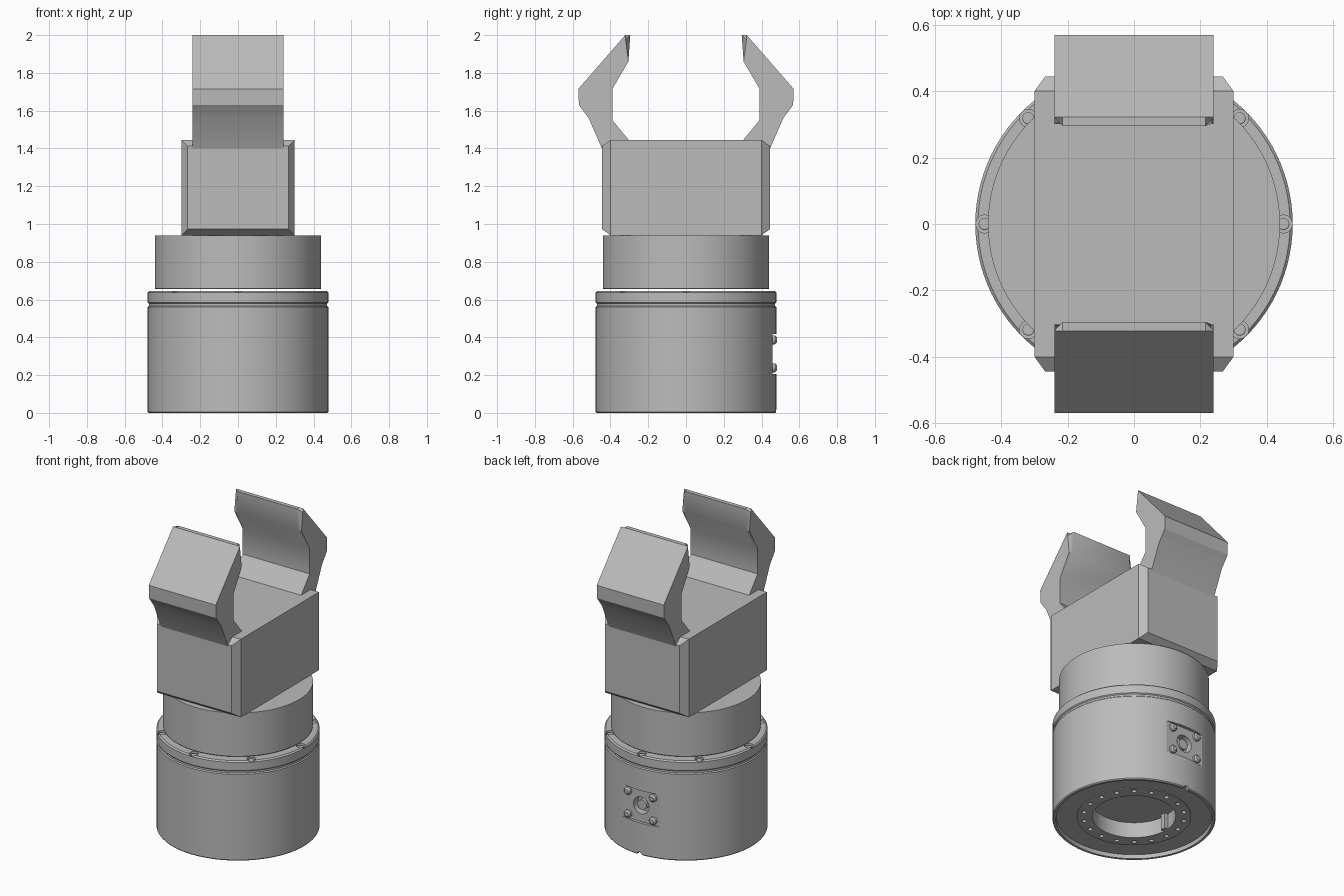
import bpy, bmesh, math
from mathutils import Matrix, Vector

old = bpy.data.objects.get("Cube")
if old:
    bpy.data.objects.remove(old, do_unlink=True)

# Single machined-metal colour
grey = bpy.data.materials.new("metal_grey")
grey.use_nodes = True
colour = (0.5, 0.5, 0.5, 1)
grey.diffuse_color = colour
grey.node_tree.nodes["Principled BSDF"].inputs["Base Color"].default_value = colour


def finish(name, bm, angle=30):
    """Turn a bmesh into a shaded object."""
    bmesh.ops.remove_doubles(bm, verts=bm.verts, dist=1e-5)
    bmesh.ops.recalc_face_normals(bm, faces=bm.faces)
    mesh = bpy.data.meshes.new(name)
    bm.to_mesh(mesh)
    bm.free()
    obj = bpy.data.objects.new(name, mesh)
    bpy.context.collection.objects.link(obj)
    mesh.materials.append(grey)
    shade(obj, angle)
    return obj


def shade(obj, angle=30):
    bpy.ops.object.select_all(action="DESELECT")
    obj.select_set(True)
    bpy.context.view_layer.objects.active = obj
    bpy.ops.object.shade_smooth_by_angle(angle=math.radians(angle))


def lathe(name, profile, steps=96):
    """Spin an (r, z) profile about the z axis."""
    bm = bmesh.new()
    verts = [bm.verts.new((r, 0, z)) for r, z in profile]
    edges = [bm.edges.new(pair) for pair in zip(verts, verts[1:])]
    bmesh.ops.spin(bm, geom=verts + edges, cent=(0, 0, 0), axis=(0, 0, 1),
                   angle=math.tau, steps=steps, use_duplicate=False)
    return finish(name, bm)


def add_cylinder(bm, centre, radius, depth, axis="Z", sides=24, top=None):
    turn = Matrix.Rotation(-math.pi / 2, 4, "X") if axis == "Y" else Matrix()
    bmesh.ops.create_cone(bm, cap_ends=True, segments=sides, radius1=radius,
                          radius2=radius if top is None else top, depth=depth,
                          matrix=Matrix.Translation(centre) @ turn)


def add_box(bm, centre, size):
    return bmesh.ops.create_cube(bm, size=1, matrix=Matrix.Translation(centre)
                                 @ Matrix.Diagonal((*size, 1)))["verts"]


def cut(obj, bm):
    """Subtract a bmesh from an object."""
    cutter = finish("cutter", bm)
    cutter.hide_render = True
    mod = obj.modifiers.new("cut", "BOOLEAN")
    mod.operation, mod.solver, mod.object = "DIFFERENCE", "EXACT", cutter
    bpy.context.view_layer.objects.active = obj
    bpy.ops.object.modifier_apply(modifier=mod.name)
    bpy.data.objects.remove(cutter, do_unlink=True)


def polar(r, degrees, z):
    a = math.radians(degrees)
    return Vector((r * math.cos(a), r * math.sin(a), z))


# Drum-shaped base with grooved flange and hollow underside
base = lathe("base_drum", [
    (0, .12), (.245, .12), (.245, .02), (.335, .02), (.335, .025), (.455, .025),
    (.458, 0), (.473, 0), (.478, .006), (.478, .56), (.472, .566), (.472, .578),
    (.478, .584), (.478, .637), (.47, .645), (0, .645)])

# Flange counterbores, flange floor holes, connector recess and rim notch
bolt_spots = [polar(.45, 45 * i, .64) for i in range(8)]
bm = bmesh.new()
for spot in bolt_spots:
    add_cylinder(bm, spot, .027, .04)
for i in range(18):
    add_cylinder(bm, polar(.297, 20 * i + 10, .02), .014, .06, sides=16)
recess = add_box(bm, (0, .508, .312), (.4, .1, .21))
add_cylinder(bm, (0, .478, 0), .018, .06, axis="Y", sides=16)
cut(base, bm)
bm = bmesh.new()
add_cylinder(bm, (0, .46, .312), .055, .1, axis="Y", sides=32)
cut(base, bm)
shade(base)

# Flange bolts with hollow-looking stepped heads
bm = bmesh.new()
for spot in bolt_spots:
    add_cylinder(bm, spot - Vector((0, 0, .012)), .018, .018)
    add_cylinder(bm, spot - Vector((0, 0, .002)), .018, .002, top=.015)
finish("flange_bolts", bm)

# Connector screws, socket plug and locating key
bm = bmesh.new()
for x in (-.09, .09):
    for z in (.238, .386):
        add_cylinder(bm, (x, .464, z), .024, .014, axis="Y")
        add_cylinder(bm, (x, .476, z), .024, .01, axis="Y", top=.014)
finish("connector_screws", bm)
bm = bmesh.new()
add_cylinder(bm, (0, .43, .312), .032, .04, axis="Y")
finish("connector_plug", bm)
bm = bmesh.new()
add_box(bm, (-.235, 0, .07), (.03, .035, .1))
finish("locating_key", bm)

# Rotating neck above a thin gap
lathe("neck", [(0, .656), (.437, .656), (.44, .659), (.44, .94), (0, .94)])

# Gripper housing, with both end faces bevelled on all four sides
bm = bmesh.new()
add_box(bm, (0, 0, 1.1925), (.6, .8, .505))
bm.faces.ensure_lookup_table()
ends = [f for f in bm.faces if abs(f.calc_center_median().y) > .3]
for face in ends:
    side = math.copysign(1, face.calc_center_median().y)
    bmesh.ops.inset_individual(bm, faces=[face], thickness=.047, depth=0)
    for v in face.verts:
        v.co.y = side * .445
finish("gripper_housing", bm, 10)

# Fingers: side profile (y, z) lofted across x, the tip narrowing at its sides
PROFILE = [(.445, 1.40), (.515, 1.56), (.567, 1.63), (.57, 1.715), (.322, 2.0),
           (.295, 2.0), (.305, 1.86), (.39, 1.715), (.39, 1.55), (.303, 1.445),
           (.40, 1.444)]
TIP = 5
for side, name in ((1, "back_finger"), (-1, "front_finger")):
    bm = bmesh.new()
    rings = []
    for x in (-.24, -.215, .215, .24):
        points = list(PROFILE)
        if abs(x) > .23:
            points[TIP] = (.32, 1.975)
        rings.append([bm.verts.new((x, side * y, z)) for y, z in points])
    count = len(PROFILE)
    for a, b in zip(rings, rings[1:]):
        for i in range(count):
            j = (i + 1) % count
            bm.faces.new((a[i], a[j], b[j], b[i]))
    for ring in (rings[0], rings[-1]):
        bm.faces.new(ring)
    finish(name, bm, 34)
